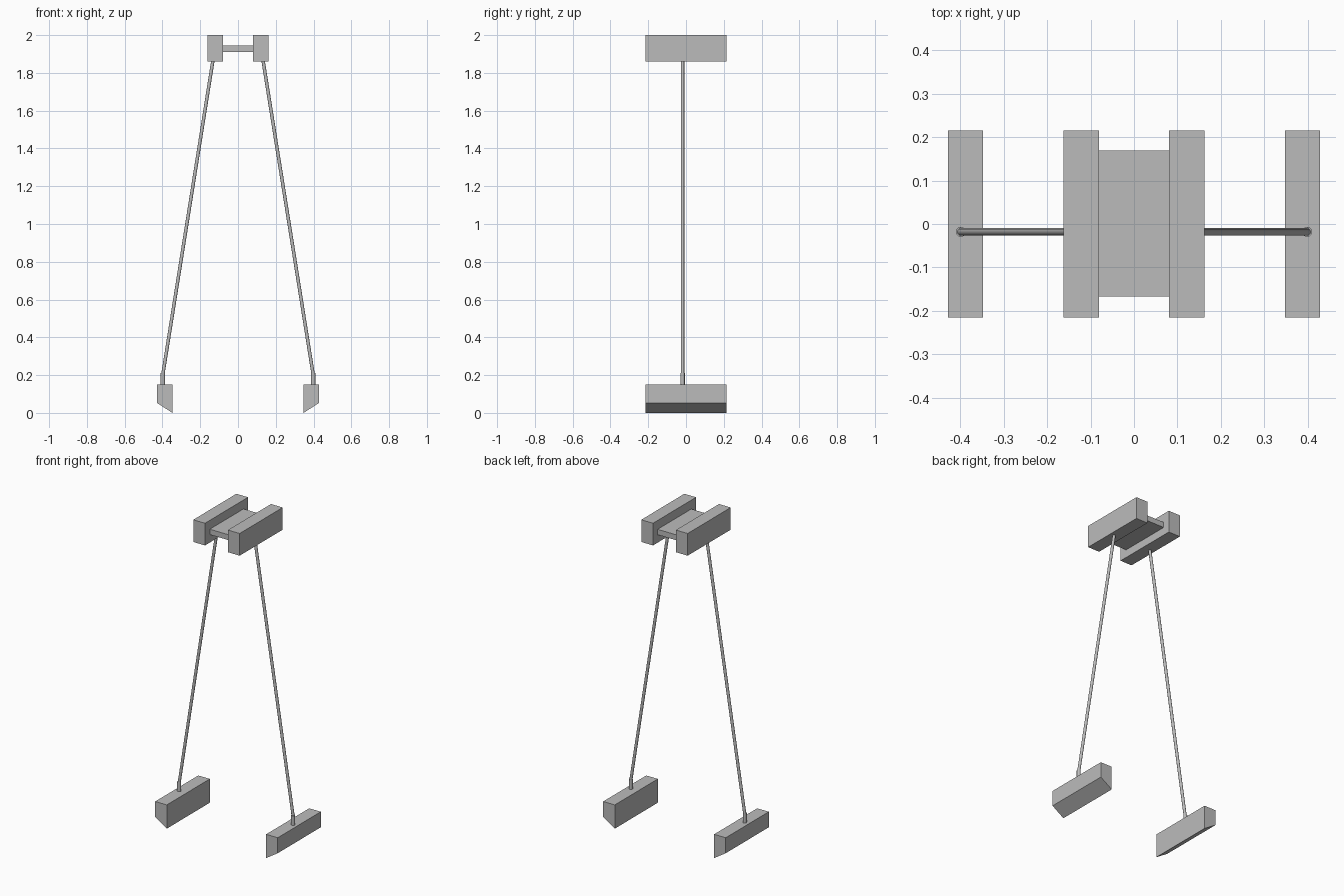
import bpy
import bmesh
from mathutils import Vector

cube = bpy.data.objects.get("Cube")
if cube:
    bpy.data.objects.remove(cube, do_unlink=True)

# Single grey finish
grey = bpy.data.materials.new("grey")
grey.use_nodes = True
colour = (0.5, 0.5, 0.5, 1)
grey.diffuse_color = colour
grey.node_tree.nodes["Principled BSDF"].inputs["Base Color"].default_value = colour


def finish(name, bm, smooth=False):
    bmesh.ops.recalc_face_normals(bm, faces=bm.faces)
    mesh = bpy.data.meshes.new(name)
    bm.to_mesh(mesh)
    bm.free()
    mesh.materials.append(grey)
    obj = bpy.data.objects.new(name, mesh)
    bpy.context.collection.objects.link(obj)
    if smooth:
        bpy.ops.object.select_all(action="DESELECT")
        obj.select_set(True)
        bpy.context.view_layer.objects.active = obj
        bpy.ops.object.shade_smooth_by_angle()
    return obj


def prism(name, profile, y0, y1):
    """Extrude an x-z profile along y."""
    bm = bmesh.new()
    face = bm.faces.new([bm.verts.new((x, y0, z)) for x, z in profile])
    moved = bmesh.ops.extrude_face_region(bm, geom=[face])["geom"]
    verts = [v for v in moved if isinstance(v, bmesh.types.BMVert)]
    bmesh.ops.translate(bm, vec=(0, y1 - y0, 0), verts=verts)
    return finish(name, bm)


def rod(name, start, end, radius):
    """Round bar between two points."""
    start, end = Vector(start), Vector(end)
    axis = end - start
    bm = bmesh.new()
    bmesh.ops.create_cone(bm, cap_ends=True, segments=16, radius1=radius,
                          radius2=radius, depth=axis.length)
    obj = finish(name, bm, smooth=True)
    obj.location = (start + end) / 2
    obj.rotation_euler = axis.to_track_quat("Z", "Y").to_euler()
    return obj


HALF = 0.215
LEG_Y = -0.018

for side, s in (("left", 1), ("right", -1)):
    # Upper block
    prism(side + "_top_block",
          [(s * 0.08, 1.86), (s * 0.162, 1.86), (s * 0.162, 2), (s * 0.08, 2)],
          -HALF, HALF)
    # Foot with a slanted sole
    prism(side + "_foot",
          [(s * 0.347, 0), (s * 0.428, 0.052), (s * 0.428, 0.15), (s * 0.347, 0.15)],
          -HALF, HALF)
    # Splayed leg and its socket
    rod(side + "_leg", (s * 0.4, LEG_Y, 0.19), (s * 0.132, LEG_Y, 1.87), 0.009)
    rod(side + "_socket", (s * 0.398, LEG_Y, 0.14), (s * 0.398, LEG_Y, 0.21), 0.0115)

# Plate joining the upper blocks
prism("bridge_plate", [(-0.085, 1.91), (0.085, 1.91), (0.085, 1.944), (-0.085, 1.944)],
      -0.167, 0.169)
